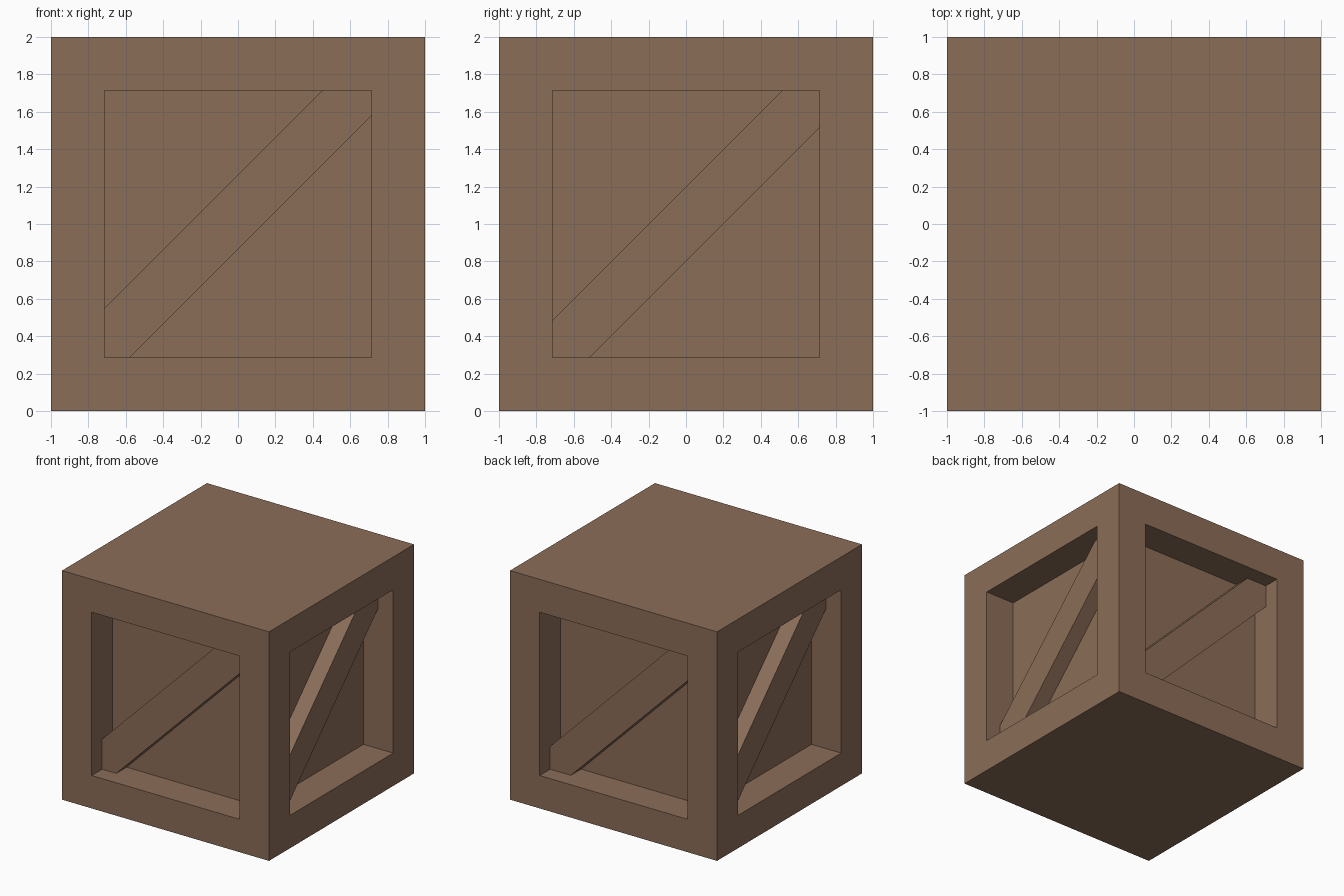
import bpy, bmesh, math
from mathutils import Matrix, Vector

if "Cube" in bpy.data.objects:
    bpy.data.objects.remove(bpy.data.objects["Cube"], do_unlink=True)

FRAME = 0.287          # width of the frame and depth of the recess
HALF = 1 - FRAME       # half size of each recessed window
BRACE_FACE = 0.855     # distance of the brace face from the centre
BRACE_HALF = 0.2       # half height of a brace, measured vertically

wood = bpy.data.materials.new("brown wood")
wood.use_nodes = True
colour = (0.258, 0.153, 0.098, 1)
wood.diffuse_color = colour
bsdf = wood.node_tree.nodes["Principled BSDF"]
bsdf.inputs["Base Color"].default_value = colour
bsdf.inputs["Roughness"].default_value = 0.8


def make_object(name, bm):
    bmesh.ops.recalc_face_normals(bm, faces=bm.faces)
    mesh = bpy.data.meshes.new(name)
    bm.to_mesh(mesh)
    bm.free()
    mesh.materials.append(wood)
    obj = bpy.data.objects.new(name, mesh)
    bpy.context.collection.objects.link(obj)


# Crate body: a cube whose four sides are inset, then extruded straight inwards
bm = bmesh.new()
bmesh.ops.create_cube(bm, size=2, matrix=Matrix.Translation((0, 0, 1)))
bm.normal_update()
sides = [f for f in bm.faces if abs(f.normal.z) < 0.5]
bmesh.ops.inset_individual(bm, faces=sides, thickness=FRAME, use_even_offset=True)
panels = bmesh.ops.extrude_discrete_faces(bm, faces=sides)["faces"]
for panel in panels:
    panel.normal_update()
    push = panel.normal * -FRAME
    bmesh.ops.translate(bm, verts=panel.verts, vec=push)
make_object("crate_body", bm)


# Diagonal brace: a 45 degree plank trimmed to the window and set on the panel
def brace(name, angle, shift=0.0):
    lo, hi = shift - BRACE_HALF, shift + BRACE_HALF
    outline = [(-HALF, -HALF), (-HALF - lo, -HALF), (HALF, HALF + lo),
               (HALF, HALF), (HALF - hi, HALF), (-HALF, -HALF + hi)]
    bm = bmesh.new()
    face = bm.faces.new([bm.verts.new((u, -HALF, 1 + v)) for u, v in outline])
    grown = bmesh.ops.extrude_face_region(bm, geom=[face])["geom"]
    verts = [g for g in grown if isinstance(g, bmesh.types.BMVert)]
    bmesh.ops.translate(bm, verts=verts, vec=Vector((0, HALF - BRACE_FACE, 0)))
    bmesh.ops.rotate(bm, verts=bm.verts, cent=(0, 0, 0),
                     matrix=Matrix.Rotation(angle, 3, "Z"))
    make_object(name, bm)


# The front brace sits slightly higher than the other three
brace("front_brace", 0, 0.064)
for i, side in enumerate(("left", "back", "right"), 1):
    brace(side + "_brace", i * math.pi / 2)
